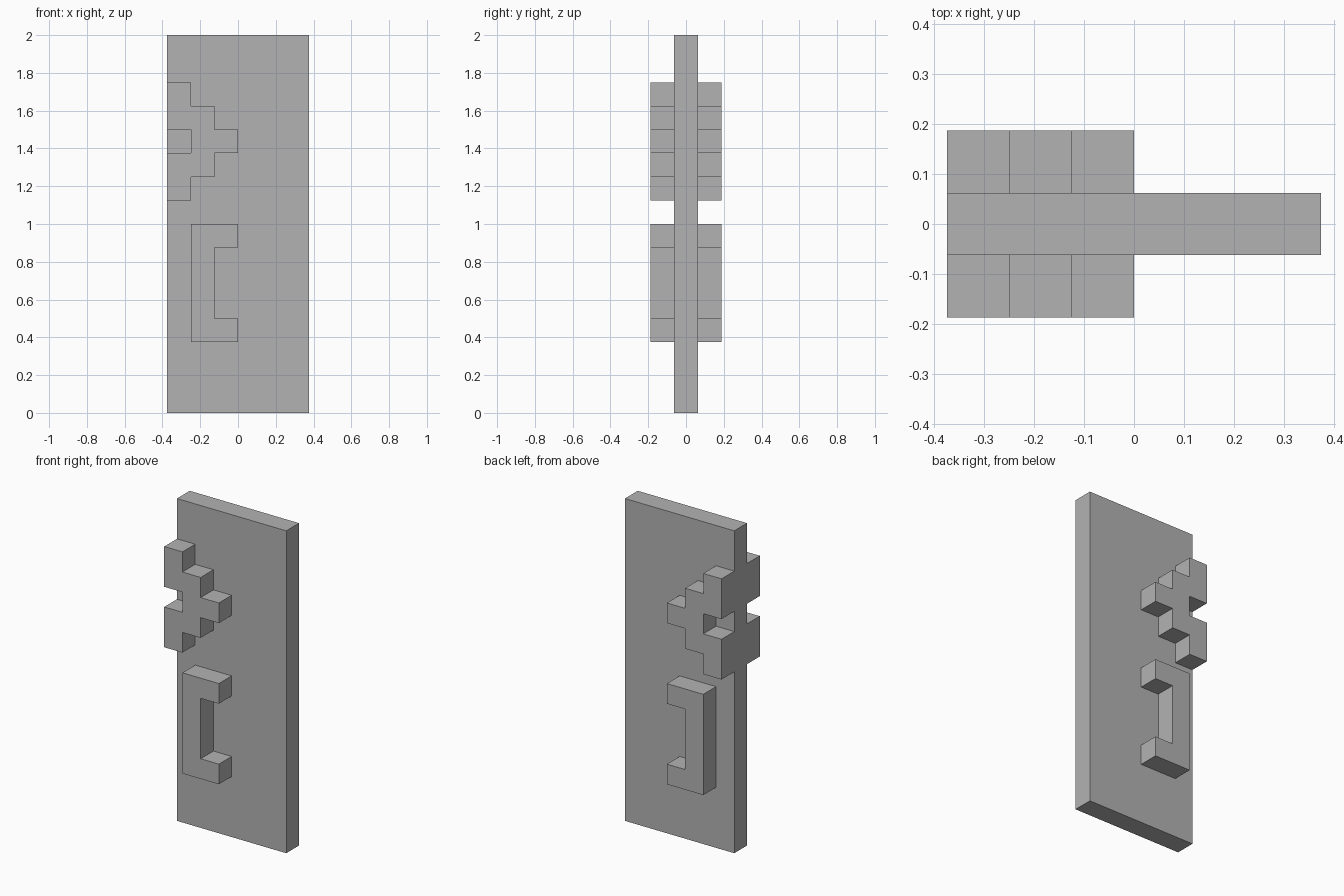
import bpy
import bmesh

UNIT = 0.125  # size of one grid step

cube = bpy.data.objects.get("Cube")
if cube:
    bpy.data.objects.remove(cube, do_unlink=True)

# Single plain grey
grey = bpy.data.materials.new("plain_grey")
grey.use_nodes = True
colour = (0.45, 0.45, 0.45, 1.0)
grey.diffuse_color = colour
grey.node_tree.nodes["Principled BSDF"].inputs["Base Color"].default_value = colour


def extrude_profile(name, profile, y0, y1):
    """Extrude an (x, z) outline, given in grid steps, from y0 to y1."""
    bm = bmesh.new()
    face = bm.faces.new([bm.verts.new((x * UNIT, y0 * UNIT, z * UNIT)) for x, z in profile])
    result = bmesh.ops.extrude_face_region(bm, geom=[face])
    moved = [v for v in result["geom"] if isinstance(v, bmesh.types.BMVert)]
    bmesh.ops.translate(bm, verts=moved, vec=(0, (y1 - y0) * UNIT, 0))
    bmesh.ops.recalc_face_normals(bm, faces=bm.faces)
    mesh = bpy.data.meshes.new(name)
    bm.to_mesh(mesh)
    bm.free()
    mesh.materials.append(grey)
    obj = bpy.data.objects.new(name, mesh)
    bpy.context.collection.objects.link(obj)
    return obj


# Door slab
extrude_profile("panel", [(-3, 0), (3, 0), (3, 16), (-3, 16)], -0.5, 0.5)

# Stepped emblem: upper half, then its reflection about the middle height
middle = 11.5
upper = [(-3, 12), (-3, 14), (-2, 14), (-2, 13), (-1, 13), (-1, 12), (0, 12)]
lower = [(x, 2 * middle - z) for x, z in reversed(upper)]
emblem = upper + lower + [(-2, 11), (-2, 12)]

# Bracket-shaped handle
handle = [(-2, 3), (0, 3), (0, 4), (-1, 4), (-1, 7), (0, 7), (0, 8), (-2, 8)]

# Both reliefs appear on the front and the back
for side, sign in (("front", -1), ("back", 1)):
    extrude_profile(side + "_emblem", emblem, sign * 0.5, sign * 1.5)
    extrude_profile(side + "_handle", handle, sign * 0.5, sign * 1.5)
